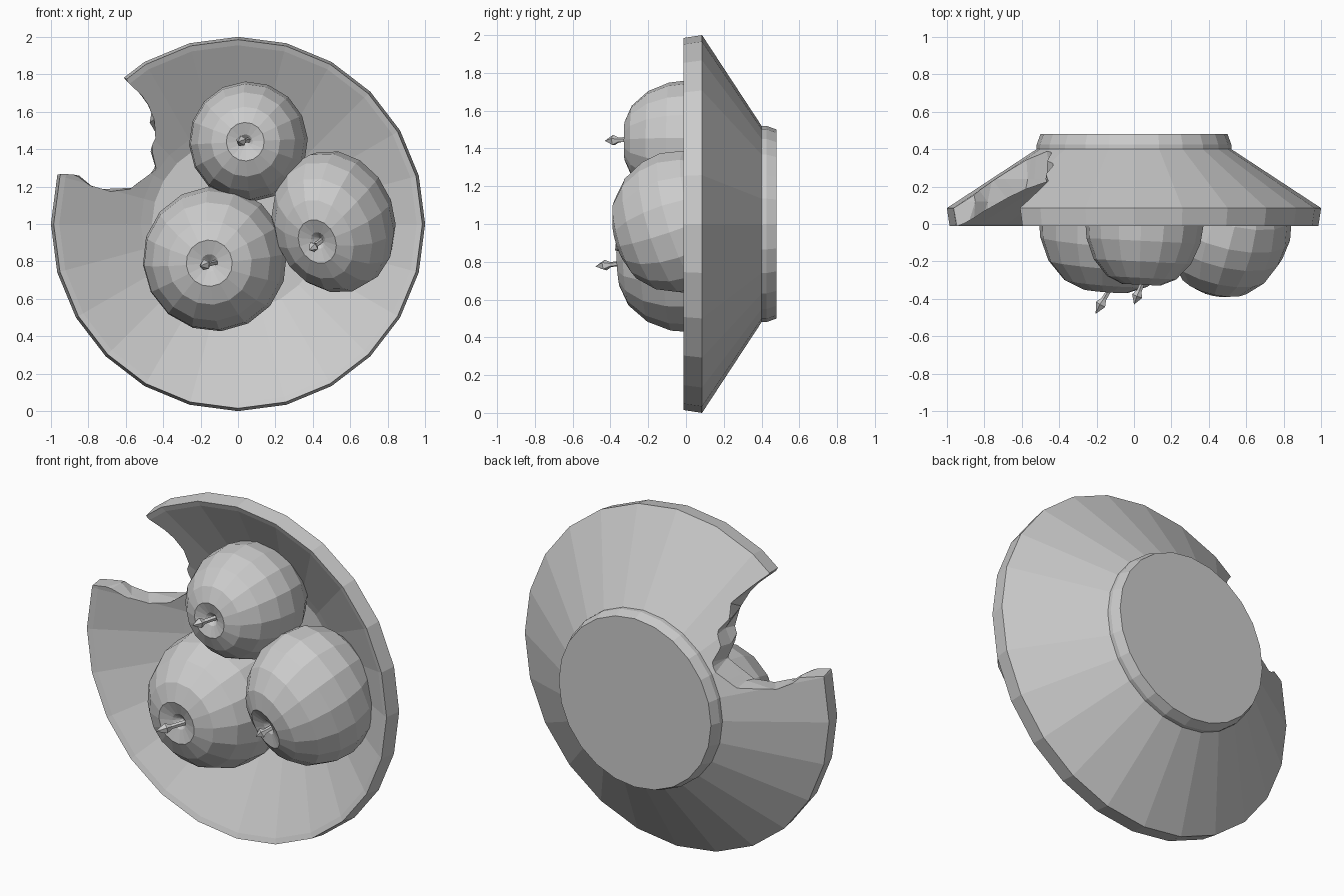
import bpy, bmesh, math
from mathutils import Vector, Matrix

if "Cube" in bpy.data.objects:
    bpy.data.objects.remove(bpy.data.objects["Cube"])

UP = Vector((0, 0, 1))

def add_object(name, bm):
    bmesh.ops.remove_doubles(bm, verts=bm.verts, dist=1e-5)
    bmesh.ops.recalc_face_normals(bm, faces=bm.faces)
    me = bpy.data.meshes.new(name)
    bm.to_mesh(me)
    bm.free()
    ob = bpy.data.objects.new(name, me)
    bpy.context.collection.objects.link(ob)
    return ob

def lathe(name, profile, sides, center, axis, scale=(1, 1, 1)):
    """Revolve (radius, height) points, then aim the height at axis."""
    bm = bmesh.new()
    rings = []
    for r, h in profile:
        if r == 0:
            rings.append([bm.verts.new((0, 0, h))] * sides)
        else:
            rings.append([bm.verts.new((r * math.cos(math.tau * i / sides),
                                        r * math.sin(math.tau * i / sides), h))
                          for i in range(sides)])
    for a, b in zip(rings, rings[1:]):
        for i in range(sides):
            j = (i + 1) % sides
            bm.faces.new(list(dict.fromkeys((a[i], a[j], b[j], b[i]))))
    turn = UP.rotation_difference(Vector(axis).normalized()).to_matrix().to_4x4()
    m = Matrix.Translation(center) @ turn @ Matrix.Diagonal((*scale, 1))
    bmesh.ops.transform(bm, matrix=m, verts=bm.verts)
    return add_object(name, bm)

# Bowl lying on its side, opening towards the front
bowl_profile = [(0, 0.27), (0.46, 0.265), (0.52, 0.235), (0.955, 0.0), (0.985, -0.012),
                (1.0, 0.085), (0.52, 0.40), (0.52, 0.425), (0.50, 0.48), (0, 0.48)]
bowl = lathe("bowl", bowl_profile, 24, (0, 0, 1), (0, 1, 0))

# Jagged bite broken out of the rim
bite = [(-0.60, 1.79), (-0.54, 1.71), (-0.47, 1.63), (-0.46, 1.55), (-0.44, 1.46),
        (-0.455, 1.38), (-0.45, 1.30), (-0.52, 1.23), (-0.58, 1.185), (-0.68, 1.18),
        (-0.77, 1.195), (-0.86, 1.25), (-0.96, 1.27), (-1.3, 1.30), (-1.3, 2.2), (-0.8, 2.1)]
bm = bmesh.new()
layers = []
for k, y in enumerate((-0.2, 0.12, 0.24, 0.6)):
    layers.append([bm.verts.new((x + 0.012 * (-1) ** (i + k), y, z + 0.008 * (-1) ** (i // 2 + k)))
                   for i, (x, z) in enumerate(bite)])
n = len(bite)
bm.faces.new(layers[0])
bm.faces.new(layers[-1])
for a, b in zip(layers, layers[1:]):
    for i in range(n):
        bm.faces.new((a[i], a[(i + 1) % n], b[(i + 1) % n], b[i]))
bmesh.ops.triangulate(bm, faces=bm.faces)
cutter = add_object("bite_cutter", bm)
cutter.hide_render = True
mod = bowl.modifiers.new("bite", 'BOOLEAN')
mod.operation = 'DIFFERENCE'
mod.solver = 'EXACT'
mod.object = cutter
bpy.context.view_layer.objects.active = bowl
bpy.ops.object.modifier_apply(modifier="bite")
bpy.data.objects.remove(cutter)

# Apples: dimpled at the stem end, narrower at the base
apple_profile = [(0, 0.80), (0.12, 0.91), (0.32, 0.97), (0.58, 0.86), (0.82, 0.60), (0.96, 0.27),
                 (1.0, -0.05), (0.93, -0.4), (0.74, -0.7), (0.48, -0.88), (0.2, -0.93), (0, -0.88)]
stem_profile = [(0, 0), (0.014, 0), (0.014, 0.6), (0.03, 0.75), (0, 1)]
# name, centre, axis, scale, stem root, stem tip
apples = [
    ("top", (0.055, 0.0, 1.44), (-0.05, -1, 0.0), (0.318, 0.322, 0.335),
     (0.07, -0.25, 1.45), (0.0, -0.43, 1.44)),
    ("left", (-0.125, 0.0, 0.812), (-0.08, -1, -0.06), (0.387, 0.388, 0.37),
     (-0.09, -0.28, 0.80), (-0.205, -0.48, 0.775)),
    ("right", (0.51, -0.035, 1.01), (-0.25, -0.9, -0.3), (0.322, 0.387, 0.35),
     (0.47, -0.28, 0.93), (0.38, -0.375, 0.86)),
]
for name, center, axis, scale, root, tip in apples:
    lathe(name + "_apple", apple_profile, 16, center, axis, scale)
    d = Vector(tip) - Vector(root)
    lathe(name + "_stem", stem_profile, 5, root, d, (1, 1, d.length))
